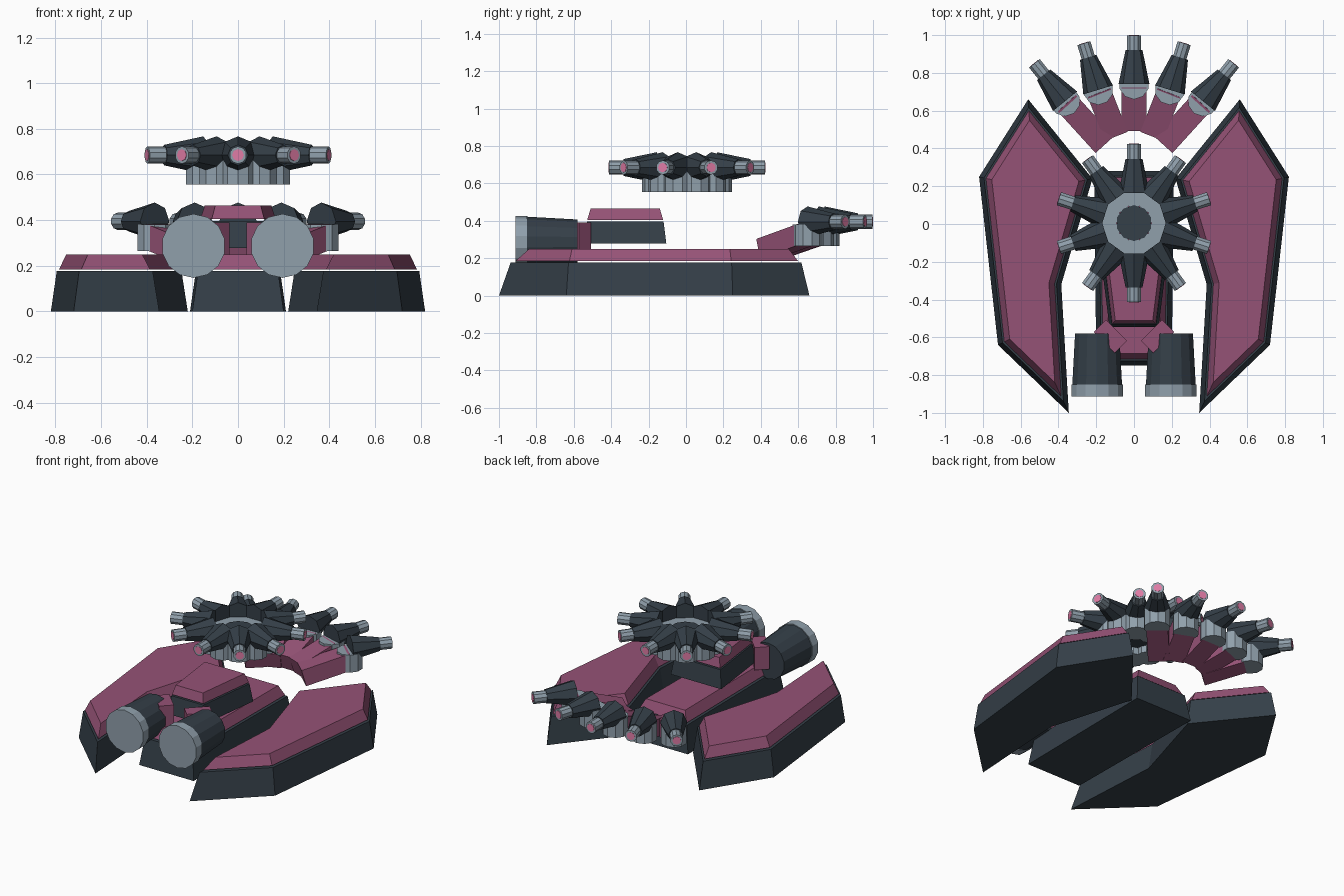
import bpy, bmesh, math
from mathutils import Vector, Matrix

if "Cube" in bpy.data.objects:
    bpy.data.objects.remove(bpy.data.objects["Cube"])


def material(name, rgb):
    m = bpy.data.materials.new(name)
    m.diffuse_color = (*rgb, 1)
    m.use_nodes = True
    m.node_tree.nodes["Principled BSDF"].inputs["Base Color"].default_value = m.diffuse_color
    return m


DARK = material("dark_metal", (0.035, 0.05, 0.065))
PINK = material("plum_paint", (0.30, 0.085, 0.18))
STEEL = material("steel", (0.28, 0.35, 0.41))
GLOW = material("glow", (0.75, 0.20, 0.38))


def finish(name, bm, mat):
    bmesh.ops.recalc_face_normals(bm, faces=bm.faces[:])
    me = bpy.data.meshes.new(name)
    bm.to_mesh(me)
    bm.free()
    me.materials.append(mat)
    ob = bpy.data.objects.new(name, me)
    bpy.context.collection.objects.link(ob)
    return ob


def inset(poly, d):
    """Move every edge of a counter-clockwise outline inward by d."""
    out = []
    for i, p in enumerate(poly):
        a, b, c = Vector(poly[i - 1]), Vector(p), Vector(poly[(i + 1) % len(poly)])
        u, v = (b - a).normalized(), (c - b).normalized()
        n1, n2 = Vector((-u.y, u.x)), Vector((-v.y, v.x))
        out.append(b + (n1 + n2) * d / (1 + n1.dot(n2)))
    return out


def slab(name, poly, z0, z1, d0, d1, mat):
    """Plate with sloping sides from an outline."""
    bm = bmesh.new()
    lo, hi = ([bm.verts.new((p.x, p.y, z)) for p in inset(poly, d)]
              for z, d in ((z0, d0), (z1, d1)))
    n = len(poly)
    bm.faces.new(lo[::-1])
    bm.faces.new(hi)
    for i in range(n):
        j = (i + 1) % n
        bm.faces.new((lo[i], lo[j], hi[j], hi[i]))
    return finish(name, bm, mat)


def tube(name, a, b, r0, r1, sides, mat, turn=0.0):
    """Cylinder or cone frustum between two points."""
    a, b = Vector(a), Vector(b)
    d = b - a
    rot = d.to_track_quat('Z', 'Y').to_matrix().to_4x4()
    mtx = Matrix.Translation((a + b) / 2) @ rot @ Matrix.Rotation(turn, 4, 'Z')
    bm = bmesh.new()
    bmesh.ops.create_cone(bm, cap_ends=True, segments=sides, radius1=r0,
                          radius2=r1, depth=d.length, matrix=mtx)
    return finish(name, bm, mat)


def beam(name, a, b, width, thick, mat):
    """Box running from one point to another, kept level sideways."""
    a, b = Vector(a), Vector(b)
    y = (b - a).normalized()
    x = y.cross(Vector((0, 0, 1))).normalized()
    rot = Matrix((x, y, x.cross(y))).transposed().to_4x4()
    size = Matrix.Diagonal((width, (b - a).length, thick, 1))
    bm = bmesh.new()
    bmesh.ops.create_cube(bm, size=1, matrix=Matrix.Translation((a + b) / 2) @ rot @ size)
    return finish(name, bm, mat)


def gun(name, x, y, z, angle):
    """Gun on a round mount; angle is measured from +y towards -x."""
    c = Vector((x, y, z))
    d = Vector((-math.sin(angle), math.cos(angle), 0))
    tube(name + "_mount", c - Vector((0, 0, 0.13)), c - Vector((0, 0, 0.015)),
         0.08, 0.08, 10, STEEL)
    tube(name + "_body", c, c + d * 0.18, 0.082, 0.045, 8, DARK)
    tube(name + "_barrel", c + d * 0.17, c + d * 0.258, 0.038, 0.038, 10, STEEL)
    tube(name + "_muzzle", c + d * 0.25, c + d * 0.26, 0.026, 0.026, 8, GLOW)


# side pods: dark base with a painted plate
pod = [(0.56, 0.66), (0.22, 0.24), (0.385, -0.32), (0.345, -1.0),
       (0.72, -0.64), (0.82, 0.25)]
for side, tag in ((1, "right"), (-1, "left")):
    outline = pod if side > 0 else [(-x, y) for x, y in reversed(pod)]
    slab(tag + "_pod_base", outline, 0, 0.176, 0, 0.025, DARK)
    slab(tag + "_pod_plate", outline, 0.184, 0.25, 0.035, 0.065, PINK)

# central hull
hull = [(-0.2, -0.75), (0.2, -0.75), (0.21, 0.28), (-0.21, 0.28)]
slab("hull_base", hull, 0, 0.176, 0, 0.025, DARK)
slab("hull_plate", hull, 0.184, 0.25, 0.035, 0.065, PINK)

# cabin
cabin = [(-0.13, -0.545), (0.13, -0.545), (0.185, -0.105), (-0.185, -0.105)]
slab("cabin_body", cabin, 0.278, 0.397, 0, 0.015, DARK)
slab("cabin_roof", cabin, 0.405, 0.465, 0.017, 0.035, PINK)

# engines and their struts
for side, tag in ((1, "right"), (-1, "left")):
    x, z = side * 0.195, 0.287
    tube(tag + "_engine_body", (x, -0.58, z), (x, -0.85, z), 0.12, 0.135, 14, DARK)
    tube(tag + "_engine_rim", (x, -0.85, z), (x, -0.912, z), 0.14, 0.14, 14, STEEL)
    beam(tag + "_engine_strut", (side * 0.07, -0.65, 0.315),
         (side * 0.18, -0.54, 0.315), 0.09, 0.15, PINK)

# rear gun fan: (mount x, mount y, arm root x, arm root y, degrees)
fan = [(0, 0.74, 0, 0.51, 0)]
for s in (1, -1):
    fan += [(-s * 0.19, 0.71, -s * 0.10, 0.48, s * 17),
            (-s * 0.365, 0.65, -s * 0.165, 0.43, s * 39)]
for i, (x, y, ax, ay, deg) in enumerate(fan):
    gun(f"rear_gun_{i}", x, y, 0.395, math.radians(deg))
    beam(f"rear_arm_{i}", (ax, ay, 0.25), (x, y, 0.33), 0.13, 0.11, PINK)

# floating ring turret
for i in range(10):
    a = math.tau * i / 10
    gun(f"turret_gun_{i}", -0.16 * math.sin(a), 0.16 * math.cos(a) + 0.005, 0.685, a)
tube("turret_hub", (0, 0.005, 0.6), (0, 0.005, 0.675), 0.095, 0.095, 10, DARK)
